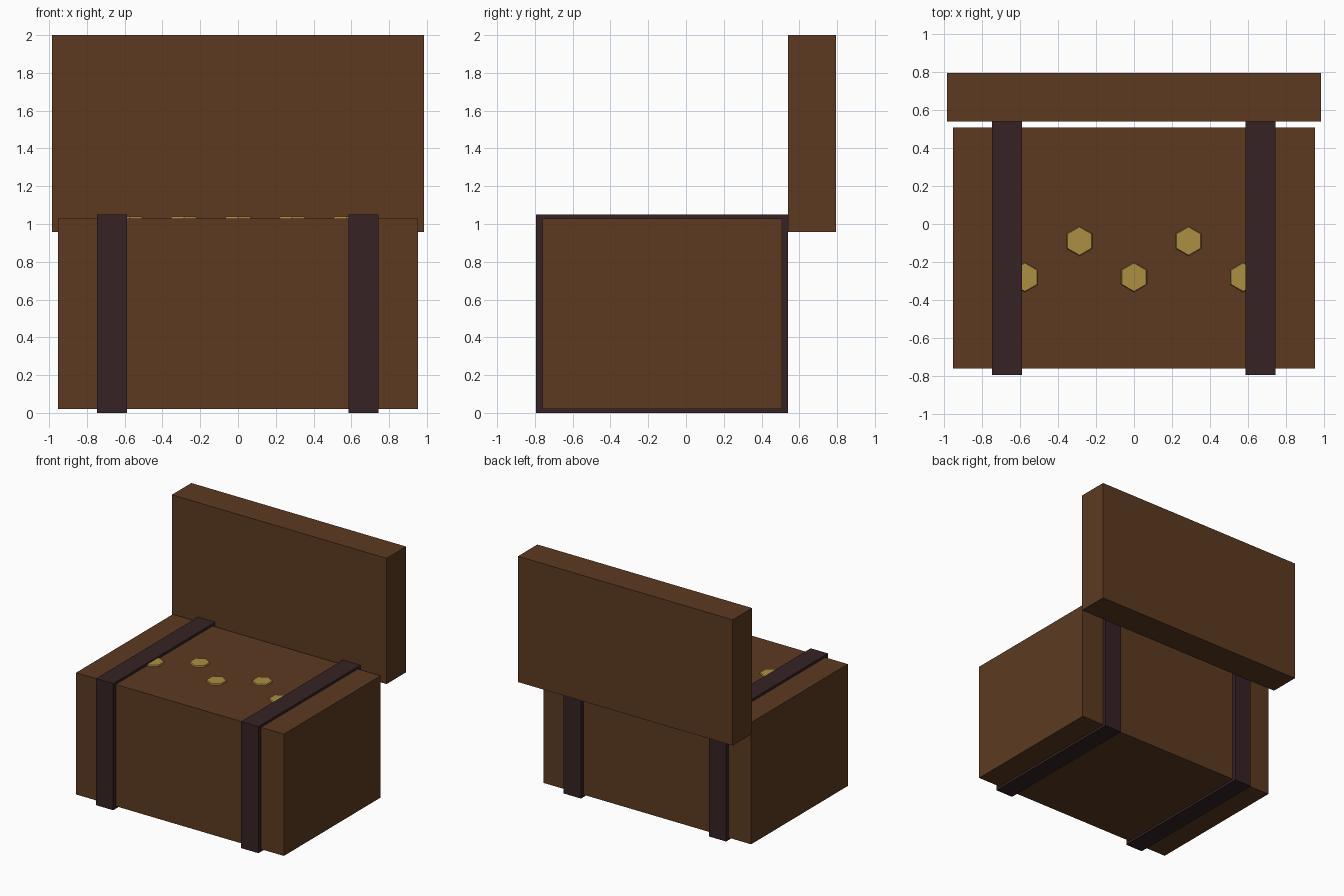
import bpy
import math

if "Cube" in bpy.data.objects:
    bpy.data.objects.remove(bpy.data.objects["Cube"], do_unlink=True)


def material(name, color):
    mat = bpy.data.materials.new(name)
    mat.use_nodes = True
    rgba = (*color, 1.0)
    mat.diffuse_color = rgba
    mat.node_tree.nodes["Principled BSDF"].inputs["Base Color"].default_value = rgba
    return mat


wood = material("brown wood", (0.107, 0.042, 0.015))
leather = material("dark leather", (0.037, 0.016, 0.018))
gold = material("gold", (0.41, 0.275, 0.052))


def box(name, low, high, mat):
    """Axis-aligned box between two corners."""
    center = [(a + b) / 2 for a, b in zip(low, high)]
    bpy.ops.mesh.primitive_cube_add(size=1, location=center)
    obj = bpy.context.object
    obj.name = name
    obj.scale = [b - a for a, b in zip(low, high)]
    bpy.ops.object.transform_apply(location=False, rotation=False, scale=True)
    obj.data.materials.append(mat)
    return obj


# Chest body and the open lid standing upright behind it
box("chest_body", (-0.953, -0.76, 0.02), (0.953, 0.508, 1.03), wood)
box("open_lid", (-0.985, 0.54, 0.957), (0.985, 0.795, 2.0), wood)

# Straps wrapping right around the body
for name, x in (("right_strap", -0.667), ("left_strap", 0.665)):
    box(name, (x - 0.079, -0.795, 0), (x + 0.079, 0.54, 1.05), leather)

# Hexagonal coins in a zigzag row, slightly tapered towards the top
for i in range(5):
    x = (i - 2) * 0.287
    y = -0.09 if i % 2 else -0.28
    bpy.ops.mesh.primitive_cone_add(vertices=6, radius1=0.085, radius2=0.074,
                                    depth=0.03, location=(x, y, 1.026))
    coin = bpy.context.object
    coin.name = f"coin_{i + 1}"
    coin.data.materials.append(gold)
